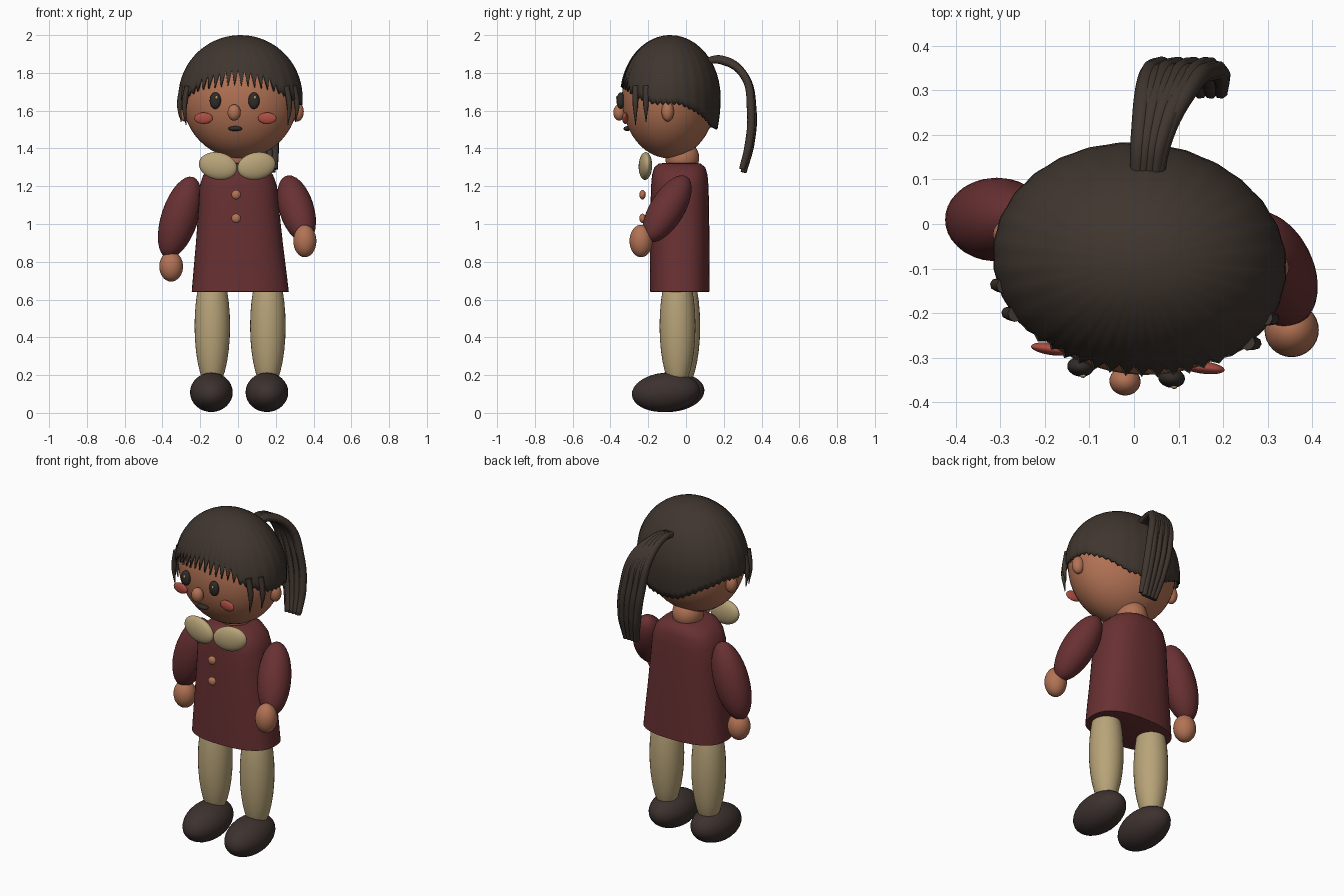
import bpy, bmesh, math
from mathutils import Vector, Matrix

cube = bpy.data.objects.get("Cube")
if cube:
    bpy.data.objects.remove(cube)


def material(name, r, g, b):
    m = bpy.data.materials.new(name)
    m.use_nodes = True
    m.diffuse_color = (r, g, b, 1)
    node = next(n for n in m.node_tree.nodes if n.type == 'BSDF_PRINCIPLED')
    node.inputs["Base Color"].default_value = (r, g, b, 1)
    node.inputs["Roughness"].default_value = 0.7
    return m


skin = material("warm skin", 0.45, 0.17, 0.09)
coat_red = material("dark red cloth", 0.14, 0.03, 0.032)
cream = material("cream cloth", 0.48, 0.37, 0.19)
hair_brown = material("dark brown hair", 0.05, 0.036, 0.028)
shoe_brown = material("shoe brown", 0.046, 0.032, 0.028)
blush = material("blush red", 0.42, 0.075, 0.055)
eye_dark = material("eye dark", 0.03, 0.025, 0.022)


def ellipsoid(name, loc, radii, mat, axis=None, yaw=0, roll=0, segs=32):
    """Smooth ellipsoid; its z radius follows axis when one is given."""
    bpy.ops.mesh.primitive_uv_sphere_add(segments=segs, ring_count=segs // 2, radius=1)
    ob = bpy.context.object
    ob.name = name
    rot = Matrix.Rotation(yaw, 4, 'Z') @ Matrix.Rotation(roll, 4, 'Y')
    if axis:
        rot = Vector(axis).to_track_quat('Z', 'Y').to_matrix().to_4x4()
    ob.matrix_world = Matrix.Translation(loc) @ rot @ Matrix.Diagonal((*radii, 1))
    ob.data.materials.append(mat)
    bpy.ops.object.shade_smooth()
    return ob


def mesh_object(name, bm, mat, angle):
    bmesh.ops.recalc_face_normals(bm, faces=bm.faces)
    me = bpy.data.meshes.new(name)
    bm.to_mesh(me)
    bm.free()
    me.materials.append(mat)
    ob = bpy.data.objects.new(name, me)
    bpy.context.collection.objects.link(ob)
    bpy.ops.object.select_all(action='DESELECT')
    ob.select_set(True)
    bpy.context.view_layer.objects.active = ob
    bpy.ops.object.shade_smooth_by_angle(angle=math.radians(angle))
    return ob


def loft(bm, rings):
    """Join closed rings of points with quads."""
    loops = [[bm.verts.new(p) for p in ring] for ring in rings]
    for a, b in zip(loops, loops[1:]):
        for i in range(len(a)):
            j = (i + 1) % len(a)
            bm.faces.new((a[i], a[j], b[j], b[i]))
    return loops


def strand(name, points, radii, thickness):
    """Tapered hair strand along a smooth path."""
    cu = bpy.data.curves.new(name, 'CURVE')
    cu.dimensions = '3D'
    cu.bevel_depth = thickness
    cu.bevel_resolution = 2
    cu.use_fill_caps = True
    sp = cu.splines.new('BEZIER')
    sp.bezier_points.add(len(points) - 1)
    for bp, p, r in zip(sp.bezier_points, points, radii):
        bp.co = p
        bp.radius = r
        bp.handle_left_type = bp.handle_right_type = 'AUTO'
    cu.materials.append(hair_brown)
    ob = bpy.data.objects.new(name, cu)
    bpy.context.collection.objects.link(ob)


def interpolate(table, x):
    for (x0, y0), (x1, y1) in zip(table, table[1:]):
        if x <= x1:
            return y0 + (y1 - y0) * (x - x0) / (x1 - x0)
    return table[-1][1]


# Head, turned a little to its right
yaw = math.radians(-7)
head_centre = Vector((0.012, -0.09, 1.67))
turn = Matrix.Rotation(yaw, 3, 'Z')


def on_head(x, y, z):
    return head_centre + turn @ Vector((x, y, z))


ellipsoid("head", head_centre, (0.308, 0.248, 0.322), skin, yaw=yaw, segs=48)
ellipsoid("neck", (0, -0.02, 1.35), (0.085, 0.09, 0.09), skin)
ellipsoid("nose", on_head(0, -0.265, -0.08), (0.035, 0.032, 0.043), skin, yaw=yaw)
ellipsoid("mouth", on_head(0, -0.222, -0.165), (0.037, 0.02, 0.013), eye_dark, yaw=yaw)
for side, s in (("left", 1), ("right", -1)):
    ellipsoid(side + "_ear", on_head(s * 0.3, 0.03, -0.075), (0.035, 0.033, 0.052), skin, yaw=yaw)
    ellipsoid(side + "_eye", on_head(s * 0.103, -0.245, -0.017), (0.03, 0.022, 0.044), eye_dark, yaw=yaw)
    ellipsoid(side + "_eye_glint", on_head(s * 0.103 + 0.008, -0.264, 0.0), (0.007, 0.005, 0.009),
              cream, yaw=yaw, segs=12)
    ellipsoid(side + "_cheek", on_head(s * 0.17, -0.213, -0.11), (0.049, 0.014, 0.03), blush, yaw=yaw)

# Hair cap with a jagged fringe and a longer back
hem = [(0, 1.735), (35, 1.71), (60, 1.66), (80, 1.63), (110, 1.63), (135, 1.58), (160, 1.51), (180, 1.5)]
cols, rows = 112, 16
rings = []
for r in range(1, rows + 1):
    ring = []
    for c in range(cols):
        phi = 2 * math.pi * c / cols
        deg = abs(math.degrees(phi) - 360 * (phi > math.pi))
        edge = interpolate(hem, deg)
        if c % 2:
            edge += interpolate([(0, 0.085), (34, 0.075), (50, 0.015), (180, 0.012)], deg)
        theta = math.acos((edge - head_centre.z) / 0.33) * r / rows
        flat = math.sin(theta)
        if theta > math.pi / 2:
            flat = 1 - 0.45 * (1 - flat)
        ripple = 1 + 0.004 * math.cos(phi * cols / 4)
        ring.append(on_head(0.33 * flat * ripple * math.sin(phi),
                            0.007 - 0.265 * flat * ripple * math.cos(phi),
                            0.33 * math.cos(theta)))
    rings.append(ring)
bm = bmesh.new()
loops = loft(bm, rings)
tip = bm.verts.new(on_head(0, 0.007, 0.33))
for i in range(cols):
    bm.faces.new((tip, loops[0][(i + 1) % cols], loops[0][i]))
hair = mesh_object("hair_cap", bm, hair_brown, 50)
shell = hair.modifiers.new("thickness", 'SOLIDIFY')
shell.thickness = 0.012
shell.offset = -1

# Side locks framing the face
for side, s in (("left", 1), ("right", -1)):
    for k, (x, y, low) in enumerate([(0.272, -0.145, -0.145), (0.305, -0.085, -0.13)]):
        strand(f"{side}_lock_{k}",
               [on_head(s * (x - 0.01), y, 0.06), on_head(s * (x + 0.008), y, -0.04), on_head(s * x, y, low)],
               (1, 0.8, 0.1), 0.018)

# Ponytail of fanned strands
count = 8
for i in range(count):
    t = i / (count - 1)
    wave = 0.008 * (i % 2)
    strand(f"ponytail_strand_{i}",
           [(0.005 + 0.045 * t, 0.09, 1.86),
            (0.012 + 0.055 * t, 0.19, 1.872 - wave),
            (0.025 + 0.1 * t, 0.305, 1.79),
            (0.05 + 0.125 * t, 0.352 - wave, 1.6),
            (0.085 + 0.11 * t, 0.34 - wave, 1.42),
            (0.115 + 0.08 * t, 0.305 - wave, 1.275 + 2 * wave)],
           (0.7, 0.9, 1, 1, 1, 0.75), 0.022)

# Coat lofted from rounded cross sections
sections = [(0.64, 0.25, 0.15), (0.642, 0.257, 0.157), (0.75, 0.246, 0.158), (0.9, 0.23, 0.157),
            (1.1, 0.212, 0.155), (1.2, 0.205, 0.152), (1.26, 0.185, 0.147),
            (1.3, 0.145, 0.135), (1.32, 0.1, 0.11), (1.325, 0.05, 0.06)]


def section(z, rx, ry, n=48, power=0.8):
    pts = []
    for i in range(n):
        a = 2 * math.pi * i / n
        c, s = math.cos(a), math.sin(a)
        pts.append((0.012 * (1.3 - z) / 0.66 + rx * math.copysign(abs(c) ** power, c),
                    -0.033 + ry * math.copysign(abs(s) ** power, s), z))
    return pts


bm = bmesh.new()
loops = loft(bm, [section(*s) for s in sections])
bm.faces.new(loops[0])
bm.faces.new(loops[-1])
mesh_object("coat", bm, coat_red, 45)

# Collar and buttons
for side, s in (("left", 1), ("right", -1)):
    ellipsoid(side + "_collar", (s * 0.102 - 0.004, -0.215, 1.307), (0.103, 0.034, 0.072), cream,
              yaw=s * 0.12, roll=-s * 0.2)
for name, z in (("upper_button", 1.155), ("lower_button", 1.03)):
    ellipsoid(name, (-0.01, -0.23, z), (0.025, 0.017, 0.025), skin, segs=20)

# Arms: the left one reaches forward, the right one hangs
ellipsoid("left_sleeve", (0.31, -0.1, 1.08), (0.092, 0.092, 0.205), coat_red, axis=(-0.1, 0.2, 0.33))
ellipsoid("left_hand", (0.354, -0.238, 0.91), (0.061, 0.061, 0.086), skin)
ellipsoid("right_sleeve", (-0.308, 0.01, 1.035), (0.094, 0.098, 0.225), coat_red, axis=(0.13, 0, 0.4))
ellipsoid("right_hand", (-0.354, 0.005, 0.775), (0.063, 0.061, 0.08), skin)

# Legs and shoes
for side, x, y in (("left", 0.158, -0.045), ("right", -0.136, -0.02)):
    ellipsoid(side + "_leg", (x, y, 0.46), (0.094, 0.095, 0.34), cream)
    ellipsoid(side + "_shoe", (x - 0.005, y - 0.062, 0.109), (0.113, 0.104, 0.18), shoe_brown,
              axis=(0, -1, -0.08))
